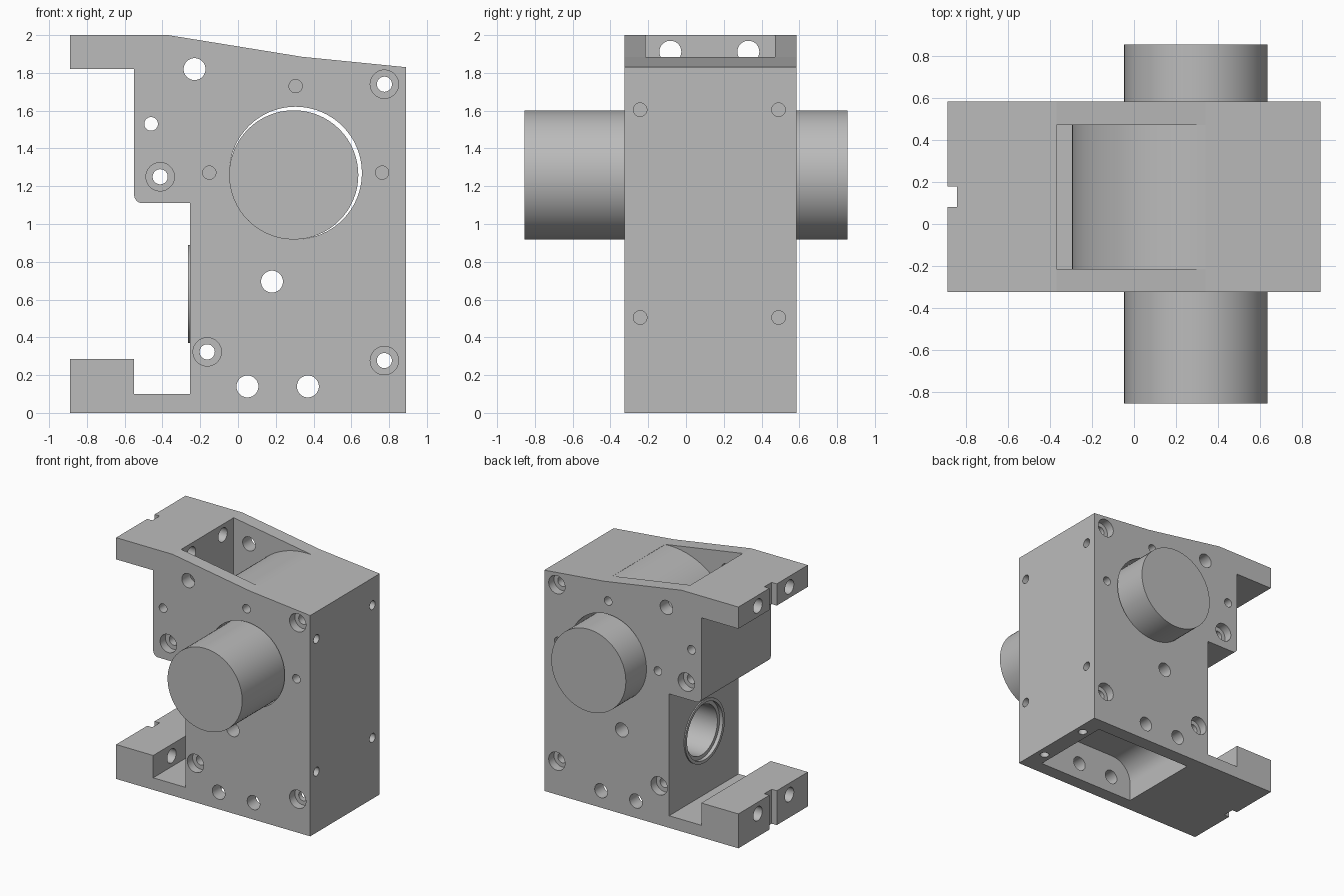
import bpy, bmesh, math

if "Cube" in bpy.data.objects:
    bpy.data.objects.remove(bpy.data.objects["Cube"])

grey = bpy.data.materials.new("machined_grey")
grey.use_nodes = True
COLOUR = (0.5, 0.5, 0.5, 1)
grey.diffuse_color = COLOUR
grey.node_tree.nodes["Principled BSDF"].inputs["Base Color"].default_value = COLOUR

FRONT, BACK = -0.325, 0.585
MID = (FRONT + BACK) / 2


def arc(u, v, r, start, end, steps):
    """Points on an arc, angles in degrees."""
    angles = [math.radians(start + (end - start) * i / steps) for i in range(steps + 1)]
    return [(u + r * math.cos(a), v + r * math.sin(a)) for a in angles]


def prism(name, points, axis, lo, hi):
    """Extrude a closed 2D profile along one axis."""
    place = {"x": lambda u, v, w: (w, u, v),
             "y": lambda u, v, w: (u, w, v),
             "z": lambda u, v, w: (u, v, w)}[axis]
    bm = bmesh.new()
    rings = [[bm.verts.new(place(u, v, w)) for u, v in points] for w in (lo, hi)]
    for ring in rings:
        bm.faces.new(ring)
    n = len(points)
    for i in range(n):
        j = (i + 1) % n
        bm.faces.new((rings[0][i], rings[0][j], rings[1][j], rings[1][i]))
    bmesh.ops.recalc_face_normals(bm, faces=bm.faces)
    mesh = bpy.data.meshes.new(name)
    bm.to_mesh(mesh)
    bm.free()
    mesh.materials.append(grey)
    obj = bpy.data.objects.new(name, mesh)
    bpy.context.collection.objects.link(obj)
    return obj


def rod(name, u, v, r, axis, lo, hi):
    return prism(name, arc(u, v, r, 0, 360, 64)[:-1], axis, lo, hi)


def box(u0, u1, v0, v1):
    return [(u0, v0), (u1, v0), (u1, v1), (u0, v1)]


def combine(target, tool, operation="DIFFERENCE"):
    """Apply a boolean and discard the tool."""
    tool.hide_render = True
    mod = target.modifiers.new("combine", "BOOLEAN")
    mod.operation, mod.solver, mod.object = operation, "EXACT", tool
    select(target)
    bpy.ops.object.modifier_apply(modifier=mod.name)
    bpy.data.objects.remove(tool)


def select(obj):
    bpy.ops.object.select_all(action="DESELECT")
    obj.select_set(True)
    bpy.context.view_layer.objects.active = obj


def drill(u, v, r, axis, lo, hi):
    combine(housing, rod("cutter", u, v, r, axis, lo, hi))


# Housing block with sloped top and clamp flanges
outline = [(-0.89, 2), (-0.37, 2), (0.34, 1.885), (0.89, 1.83), (0.89, 0), (-0.89, 0),
           (-0.89, 0.285), (-0.55, 0.285), (-0.55, 0.1), (-0.255, 0.1), (-0.255, 1.11)]
outline += arc(-0.505, 1.155, 0.045, 270, 180, 16)
outline += [(-0.55, 1.82), (-0.89, 1.82)]
housing = prism("housing", outline, "y", FRONT, BACK)

# Raised collar and stepped side bore
combine(housing, rod("collar", MID, 0.63, 0.26, "x", -0.265, -0.2), "UNION")
drill(MID, 0.63, 0.235, "x", -0.4, -0.235)
drill(MID, 0.63, 0.205, "x", -0.4, 0.6)

# Top pocket around a rounded hub
pocket = [(-0.29, 1.2), (-0.37, 1.2), (-0.37, 2.2), (0.34, 2.2)]
pocket += arc(0.3, 1.29, 0.595, 86, 180, 28)[:-1] + [(-0.295, 1.29)]
pocket[0] = (-0.295, 1.2)
combine(housing, prism("cutter", pocket, "y", -0.215, 0.472))

# Bottom pocket with one rounded corner
pocket = [(-0.14, -0.1), (0.75, -0.1), (0.75, 0.33)] + arc(0.04, 0.15, 0.18, 90, 180, 20)
combine(housing, prism("cutter", pocket, "y", -0.215, 0.472))

# Main shaft bore
drill(0.305, 1.27, 0.351, "y", -1, 1)

# Plain cross holes
for x, z, r in [(-0.23, 1.82, 0.058), (0.18, 0.695, 0.058), (0.05, 0.14, 0.058),
                (0.37, 0.14, 0.058), (-0.46, 1.53, 0.036)]:
    drill(x, z, r, "y", -1, 1)

# Counterbored bolt holes
for x, z in [(0.775, 1.74), (-0.412, 1.25), (-0.163, 0.323), (0.775, 0.277)]:
    drill(x, z, 0.04, "y", -1, 1)
    drill(x, z, 0.075, "y", -1, FRONT + 0.07)
    drill(x, z, 0.075, "y", BACK - 0.07, 1)

# Blind cover holes around the shaft on both faces
for x, z in [(0.305, 1.73), (-0.152, 1.272), (0.763, 1.272)]:
    drill(x, z, 0.035, "y", -1, FRONT + 0.1)
    drill(x, z, 0.035, "y", BACK - 0.1, 1)

# Blind holes in the outer side
for y in (-0.243, 0.49):
    for z in (0.505, 1.605):
        drill(y, z, 0.036, "x", 0.75, 1)

# Blind holes in the underside
for y in (-0.1, 0.36):
    drill(0.82, y, 0.035, "z", -0.1, 0.12)

# Flange bolt holes and key slots
for y in (-0.083, 0.33):
    drill(y, 1.912, 0.058, "x", -1, -0.3)
    drill(y, 0.19, 0.058, "x", -1, -0.4)
combine(housing, prism("cutter", box(-1, -0.843, MID - 0.048, MID + 0.048), "z", -0.1, 2.1))

# Shaft passing through the housing
shaft = rod("shaft", 0.295, 1.26, 0.342, "y", -0.855, 0.855)

for obj in (housing, shaft):
    select(obj)
    bpy.ops.object.shade_smooth_by_angle(angle=math.radians(7))

# Keep the broad planes flat
for face in housing.data.polygons:
    if face.area > 0.1 and max(abs(c) for c in face.normal) > 0.97:
        face.use_smooth = False
